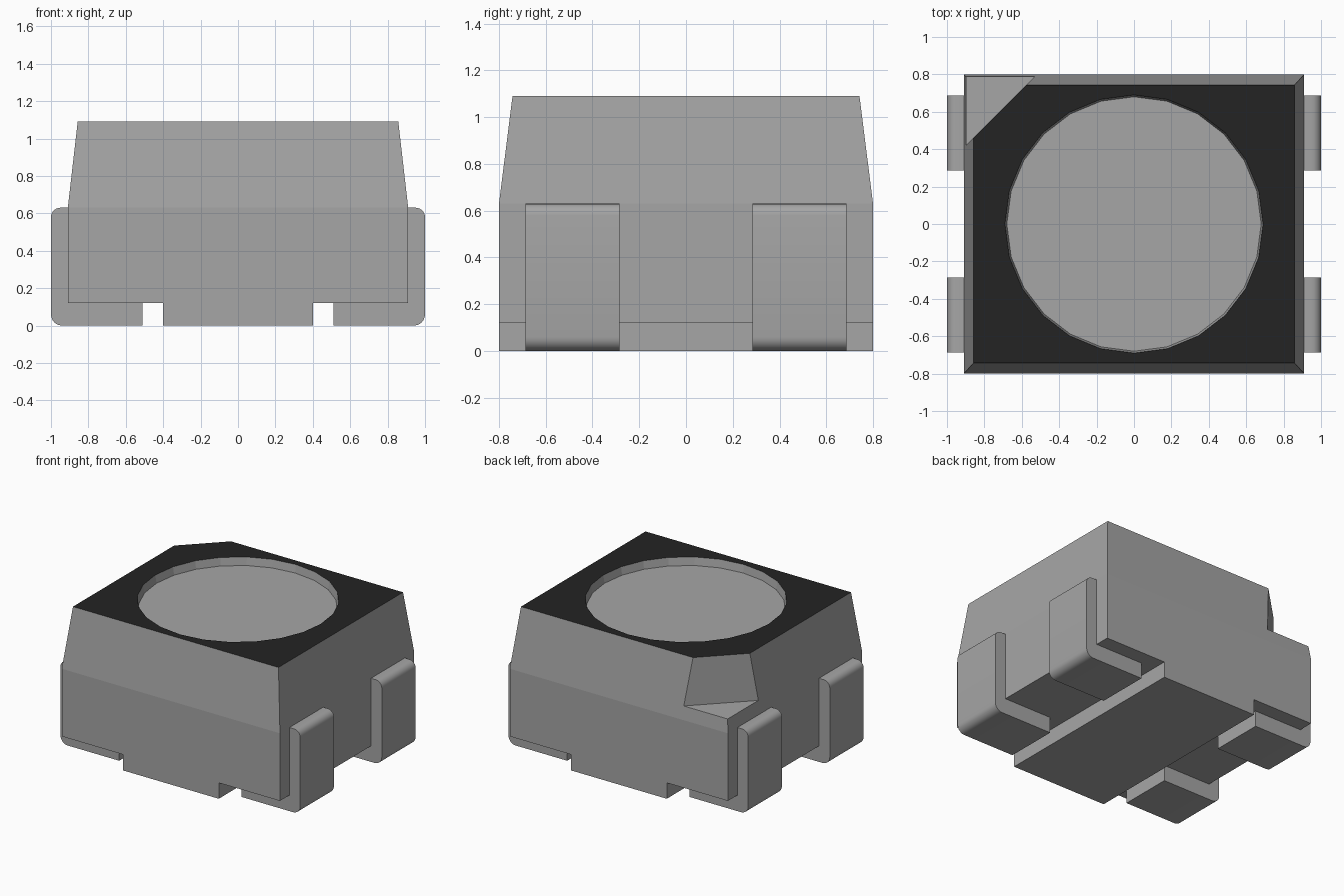
import bpy, bmesh, math
from mathutils import Vector

if "Cube" in bpy.data.objects:
    bpy.data.objects.remove(bpy.data.objects["Cube"])


def material(name, v):
    m = bpy.data.materials.new(name)
    m.diffuse_color = (v, v, v, 1)
    m.use_nodes = True
    m.node_tree.nodes["Principled BSDF"].inputs["Base Color"].default_value = m.diffuse_color
    return m


GREY = material("mid grey", 0.38)
BLACK = material("matte black", 0.017)


def make_object(name, bm, *mats):
    bmesh.ops.recalc_face_normals(bm, faces=bm.faces[:])
    me = bpy.data.meshes.new(name)
    bm.to_mesh(me)
    bm.free()
    ob = bpy.data.objects.new(name, me)
    bpy.context.collection.objects.link(ob)
    for m in mats:
        me.materials.append(m)
    return ob


def prism(points, offset):
    """Closed polygon extruded along an offset vector."""
    bm = bmesh.new()
    face = bm.faces.new([bm.verts.new(p) for p in points])
    geom = bmesh.ops.extrude_face_region(bm, geom=[face])["geom"]
    bmesh.ops.translate(bm, vec=offset,
                        verts=[g for g in geom if isinstance(g, bmesh.types.BMVert)])
    if not face.is_valid or len(bm.faces) < len(points) + 2:
        bm.faces.new([v for v in bm.verts][:len(points)])
    return bm


def apply_modifier(ob, kind, **settings):
    mod = ob.modifiers.new("mod", kind)
    for key, value in settings.items():
        setattr(mod, key, value)
    bpy.context.view_layer.objects.active = ob
    bpy.ops.object.modifier_apply(modifier=mod.name)


# Housing: stepped lower block, then a tapered upper block
Z_SEAM, Z_TOP = 0.63, 1.09
outline = [(-0.91, Z_SEAM), (-0.91, 0.12), (-0.40, 0.12), (-0.40, 0),
           (0.40, 0), (0.40, 0.12), (0.91, 0.12), (0.91, Z_SEAM)]
bm = prism([(x, -0.8, z) for x, z in outline], Vector((0, 1.6, 0)))
bmesh.ops.recalc_face_normals(bm, faces=bm.faces[:])
top = max(bm.faces, key=lambda f: f.calc_center_median().z)
bmesh.ops.inset_region(bm, faces=[top], thickness=0.01)
for v in top.verts:
    v.co = (math.copysign(0.857, v.co.x), math.copysign(0.742, v.co.y), Z_TOP)
housing = make_object("housing", bm, GREY, BLACK)

# Cutters: round shallow window and corner polarity notch
bm = bmesh.new()
bmesh.ops.create_cone(bm, cap_ends=True, segments=24, radius1=0.68,
                      radius2=0.70, depth=0.12)
bmesh.ops.translate(bm, vec=(0, 0, Z_TOP), verts=bm.verts[:])
window_cutter = make_object("window_cutter", bm, GREY)
bm = prism([(-1.2, 0.12, 0.73), (0, 1.32, 0.73), (-1.2, 1.32, 0.73)],
           Vector((0, 0, 0.7)))
notch_cutter = make_object("notch_cutter", bm, GREY)
for cutter in (window_cutter, notch_cutter):
    apply_modifier(housing, "BOOLEAN", operation="DIFFERENCE",
                   solver="EXACT", object=cutter)
    bpy.data.objects.remove(cutter)

# Black paint on the top rim only
for p in housing.data.polygons:
    p.material_index = int(p.normal.z > 0.9 and p.center.z > Z_TOP - 0.01)


# Leads: bent strips with rounded outer corners, mirrored to all four
def arc(cx, cz, r, start):
    return [(cx + r * math.cos(math.radians(start + 15 * i)),
             cz + r * math.sin(math.radians(start + 15 * i))) for i in range(7)]


section = ([(0.51, 0.12), (0.51, 0)] + arc(0.94, 0.06, 0.06, -90)
           + arc(0.95, 0.58, 0.05, 0) + [(0.91, 0.63), (0.91, 0.12)])
bm = prism([(x, 0.285, z) for x, z in section], Vector((0, 0.402, 0)))
leads = make_object("leads", bm, GREY)
apply_modifier(leads, "MIRROR", use_axis=(True, True, False))
leads.data.shade_smooth()
leads.data.set_sharp_from_angle(angle=math.radians(30))
